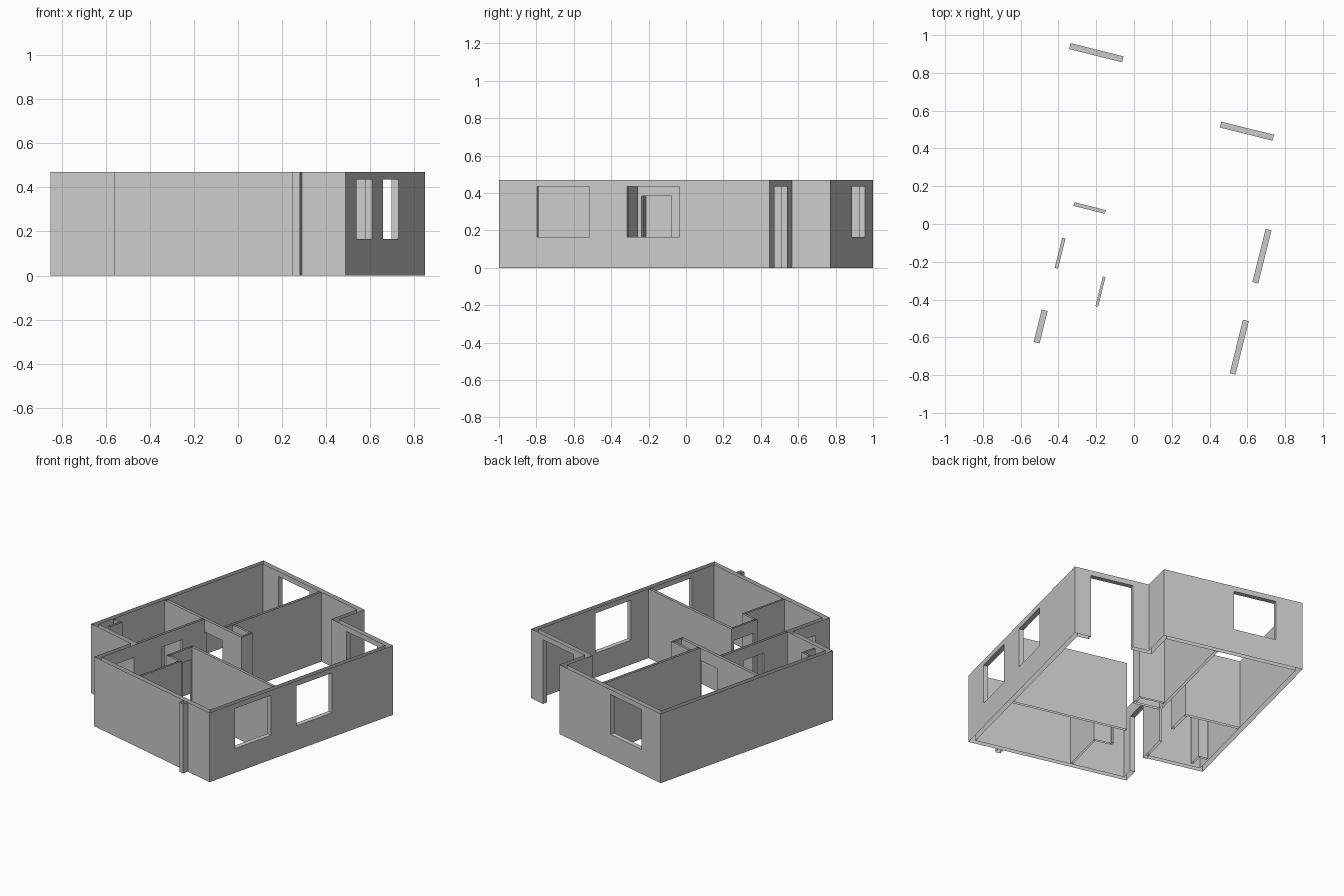
import bpy, bmesh, math
from mathutils import Vector

cube = bpy.data.objects.get("Cube")
if cube:
    bpy.data.objects.remove(cube, do_unlink=True)

H = 0.47            # wall height
T = 0.032           # outer wall thickness
DOOR, HEAD, SILL = 0.385, 0.435, 0.165
C, S = math.cos(math.radians(14)), math.sin(math.radians(14))

plaster = bpy.data.materials.new("light_grey_plaster")
plaster.use_nodes = True
plaster.diffuse_color = (0.6, 0.6, 0.6, 1)
plaster.node_tree.nodes["Principled BSDF"].inputs["Base Color"].default_value = (0.6, 0.6, 0.6, 1)


def place(s, t, z=0.0):
    """Plan position (s to the building's right, t to its back) turned into the world."""
    return Vector((0.487 - C * s + S * t, -1 - (-S * s) + C * t, z))


def quad(bm, pts, facing):
    face = bm.faces.new([bm.verts.new(p) for p in pts])
    face.normal_update()
    if face.normal.dot(facing) < 0:
        face.normal_flip()


def wall(name, a, b, c, d, holes=(), ends=(False, False)):
    """Hollow wall: side a-b, side c-d, with openings (from, to, sill, head) along its axis."""
    bm = bmesh.new()
    axis = 0 if abs(a[0] - b[0]) > abs(a[1] - b[1]) else 1
    up = Vector((0, 0, 1))
    across = place(*a) - place(*c)
    along = (place(*b) - place(*a)).normalized()
    across = (across - along * across.dot(along)).normalized()

    def at(side, k, z):
        p = [0, 0]
        p[axis], p[1 - axis] = k, side[1 - axis]
        return place(p[0], p[1], z)

    def panel(side, k0, k1, z0, z1, facing):
        if z1 > z0:
            quad(bm, [at(side, k0, z0), at(side, k1, z0), at(side, k1, z1), at(side, k0, z1)], facing)

    sign = 1 if b[axis] > a[axis] else -1
    holes = sorted(holes, key=lambda h: sign * h[0])
    for start, stop, facing in ((a, b, across), (c, d, -across)):
        k = start[axis]
        for h in holes:
            k0, k1 = sorted(h[:2], key=lambda v: sign * v)
            panel(start, k, k0, 0, H, facing)
            panel(start, k0, k1, 0, h[2], facing)
            panel(start, k0, k1, h[3], H, facing)
            k = k1
        panel(start, k, stop[axis], 0, H, facing)
    # Jambs, heads and sills of the openings
    for h in holes:
        k0, k1 = sorted(h[:2], key=lambda v: sign * v)
        for k, facing in ((k0, along), (k1, -along)):
            quad(bm, [at(a, k, h[2]), at(c, k, h[2]), at(c, k, h[3]), at(a, k, h[3])], facing)
        for z, facing in ((h[2], up), (h[3], -up)):
            if z > 0:
                quad(bm, [at(a, k0, z), at(a, k1, z), at(c, k1, z), at(c, k0, z)], facing)
    # Free ends
    for wanted, p, q, facing in ((ends[0], a, c, -along), (ends[1], b, d, along)):
        if wanted:
            quad(bm, [place(*p), place(*q), place(*q, H), place(*p, H)], facing)
    bmesh.ops.remove_doubles(bm, verts=bm.verts, dist=1e-5)
    mesh = bpy.data.meshes.new(name)
    bm.to_mesh(mesh)
    bm.free()
    mesh.materials.append(plaster)
    bpy.context.collection.objects.link(bpy.data.objects.new(name, mesh))


def partition(name, s0, s1, t0, t1, holes=(), ends=(False, False)):
    """Straight inner wall on a rectangular footprint."""
    if s1 - s0 > t1 - t0:
        wall(name, (s0, t0), (s1, t0), (s0, t1), (s1, t1), holes, ends)
    else:
        wall(name, (s0, t0), (s0, t1), (s1, t0), (s1, t1), holes, ends)


# Outer walls: mitred ring around the plan
B, K, L, N, P, F = 1.49, 1.70, 1.452, 0.505, 1.079, 0.30
outer = [(0, 0), (0, B), (N, B), (N, K), (L, K), (L, F), (P, F), (P, 0)]
inner = [(T, T), (T, B - T), (N + T, B - T), (N + T, K - T),
         (L - T, K - T), (L - T, F + T), (P - T, F + T), (P - T, T)]
names = ["window_wall", "back_door_wall", "back_step_wall", "back_wall",
         "side_wall", "porch_wall", "entrance_wall", "front_wall"]
openings = {
    "window_wall": [(0.209, 0.50, SILL, HEAD), (0.706, 0.996, SILL, HEAD)],
    "back_door_wall": [(0.109, 0.397, 0, HEAD)],
    "back_wall": [(0.983, 1.272, SILL, HEAD)],
    "entrance_wall": [(0.118, 0.295, 0, DOOR)],
}
for i, name in enumerate(names):
    j = (i + 1) % len(names)
    wall(name, outer[i], outer[j], inner[i], inner[j], openings.get(name, ()))

# Inner partitions
partition("middle_wall", 0.70, L - T, 0.868, 0.888, [(0.877, 1.048, 0, DOOR)], (True, False))
partition("living_room_wall", 0.872, 0.89, 0.888, K - T)
partition("hall_wall", 1.048, 1.066, F + T, 0.868, [(0.525, 0.69, 0, DOOR)])
partition("bedroom_wall", T, 0.807, 0.546, 0.564, (), (False, True))
partition("closet_door_wall", 0.793, 0.807, 0.352, 0.546, [(0.381, 0.544, 0, DOOR)])
partition("closet_return", 0.68, 0.807, 0.352, 0.366, (), (True, True))
partition("front_room_wall", 0.68, 0.694, T, 0.352)

# Service shafts
partition("shaft_side", 0.70, 0.714, 0.888, 0.96, (), (False, True))
partition("shaft_back", 0.714, 0.872, 0.946, 0.96)
partition("duct_side", 1.345, 1.36, 0.36, 0.46, (), (True, True))
partition("duct_end", 1.36, 1.41, 0.445, 0.46, (), (False, True))

# Downpipe casing on the front
partition("front_pier", 0.203, 0.237, -0.04, 0, (), (True, False))
